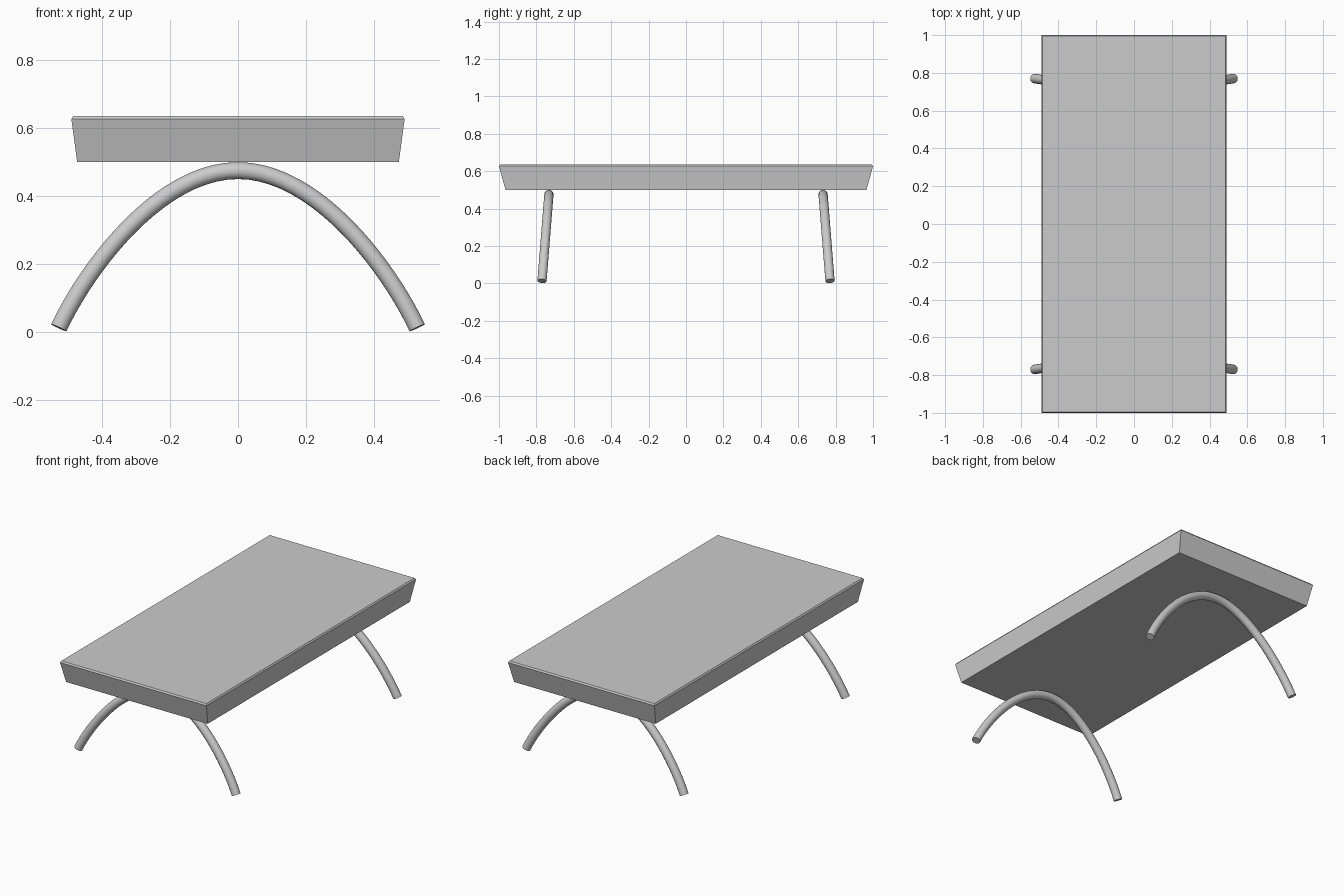
import bpy, bmesh

if "Cube" in bpy.data.objects:
    bpy.data.objects.remove(bpy.data.objects["Cube"])

# Table top: tapered slab with a small chamfer round the top edge
bm = bmesh.new()
rings = []
for hx, hy, z in [(0.473, 0.965, 0.50), (0.49, 1.0, 0.627), (0.484, 0.994, 0.636)]:
    rings.append([bm.verts.new((sx * hx, sy * hy, z))
                  for sx, sy in ((-1, -1), (1, -1), (1, 1), (-1, 1))])
bm.faces.new(rings[0][::-1])
bm.faces.new(rings[-1])
for a, b in zip(rings, rings[1:]):
    for i in range(4):
        j = (i + 1) % 4
        bm.faces.new((a[i], a[j], b[j], b[i]))
mesh = bpy.data.meshes.new("table_top")
bm.to_mesh(mesh)
bm.free()
bpy.context.collection.objects.link(bpy.data.objects.new("table_top", mesh))


# Arched tube legs, splayed outwards
def arched_leg(name, side):
    curve = bpy.data.curves.new(name, 'CURVE')
    curve.dimensions = '3D'
    curve.bevel_depth = 0.025
    curve.bevel_resolution = 6
    curve.resolution_u = 20
    curve.use_fill_caps = True
    spline = curve.splines.new('BEZIER')
    spline.bezier_points.add(2)

    def at(x, z):
        return (x, side * (0.733 + (0.475 - z) * 0.08), z)

    foot = (0.527, 0.013)
    knee = (0.442, 0.193)
    h = 0.23
    data = [((-foot[0], foot[1]), (-0.57, -0.08), (-knee[0], knee[1])),
            ((0, 0.475), (-h, 0.475), (h, 0.475)),
            (foot, knee, (0.57, -0.08))]
    for p, (co, left, right) in zip(spline.bezier_points, data):
        p.handle_left_type = p.handle_right_type = 'FREE'
        p.co, p.handle_left, p.handle_right = at(*co), at(*left), at(*right)
    obj = bpy.data.objects.new(name, curve)
    bpy.context.collection.objects.link(obj)
    bpy.ops.object.select_all(action='DESELECT')
    obj.select_set(True)
    bpy.context.view_layer.objects.active = obj
    bpy.ops.object.convert(target='MESH')
    bpy.ops.object.shade_smooth_by_angle()


arched_leg("front_leg", -1)
arched_leg("back_leg", 1)
